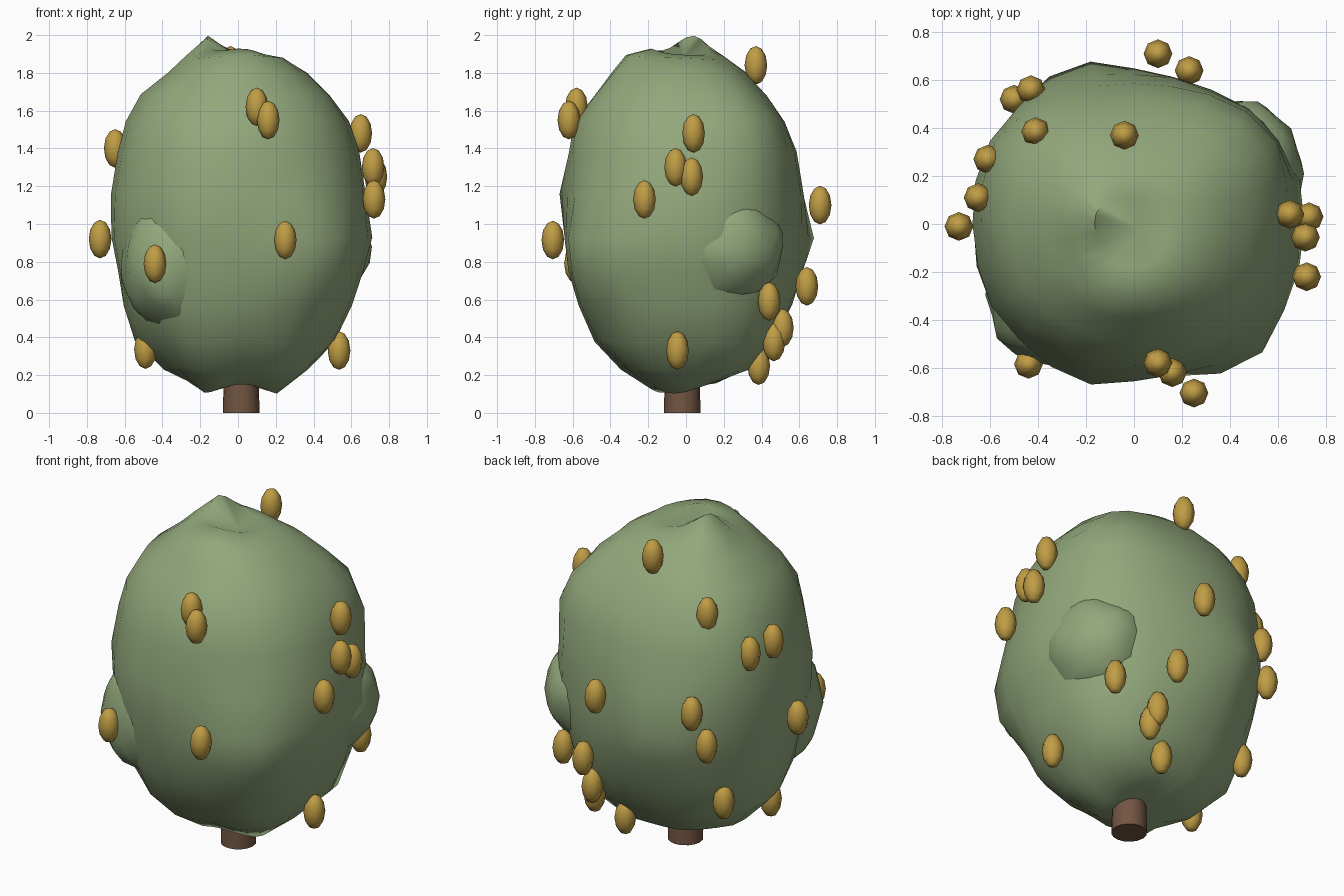
import bpy, bmesh, math
from mathutils import Vector, noise

if "Cube" in bpy.data.objects:
    bpy.data.objects.remove(bpy.data.objects["Cube"])


def material(name, rgb):
    m = bpy.data.materials.new(name)
    m.diffuse_color = (*rgb, 1)
    m.use_nodes = True
    m.node_tree.nodes["Principled BSDF"].inputs["Base Color"].default_value = m.diffuse_color
    return m


leaf = material("leaf_green", (0.29, 0.39, 0.20))
gold = material("fruit_gold", (0.53, 0.34, 0.06))
bark = material("bark_brown", (0.17, 0.09, 0.055))


def finish(bm, name, mat, smooth_angle=50):
    bmesh.ops.recalc_face_normals(bm, faces=bm.faces)
    me = bpy.data.meshes.new(name)
    bm.to_mesh(me)
    bm.free()
    me.materials.append(mat)
    ob = bpy.data.objects.new(name, me)
    bpy.context.collection.objects.link(ob)
    bpy.ops.object.select_all(action='DESELECT')
    ob.select_set(True)
    bpy.context.view_layer.objects.active = ob
    bpy.ops.object.shade_smooth_by_angle(angle=math.radians(smooth_angle))
    return ob


# Foliage: rings of (z, radius towards +x, +y, -x, -y), with lobes pushed out
rows = [(0.15, .20, .18, .19, .20), (0.23, .37, .35, .39, .35),
        (0.38, .52, .46, .55, .49), (0.57, .60, .56, .60, .57),
        (0.75, .67, .61, .64, .62), (0.93, .71, .64, .67, .63),
        (1.15, .68, .62, .67, .64), (1.38, .64, .58, .63, .62),
        (1.54, .58, .52, .59, .59), (1.68, .49, .43, .51, .49),
        (1.80, .37, .31, .37, .39), (1.875, .24, .20, .27, .31), (1.90, .13, .11, .15, .18)]
# lobe: centre point, reach, push distance
lobes = [((-.14, .03, 1.90), .10, .09), ((.05, -.24, 1.90), .12, .03),
         ((-.16, -.12, .17), .14, .04), ((.16, -.05, .16), .13, .06), ((.02, .17, .17), .12, -.03),
         ((.04, -.38, .34), .15, -.04), ((-.17, -.42, .32), .14, .03),
         ((-.42, -.28, .32), .16, -.05), ((.43, -.52, .85), .22, .08),
         ((.50, .36, 1.48), .2, .07), ((.43, .30, .36), .15, .05),
         ((-.23, .62, .95), .2, .06), ((.3, .55, .9), .22, -.03), ((-.2, -.62, 1.1), .2, .05),
         ((-.52, .35, 1.35), .25, .04), ((-.30, .2, 1.75), .2, .02), ((-.3, .35, .4), .18, -.02)]
SEG = 24
centre = Vector((0, 0, 1.0))


def lumpy(p):
    out = (p - centre).normalized()
    q = p + out * noise.noise(p * 4.5) * .015
    for c, reach, push in lobes:
        q += out * push * math.exp(-((p - Vector(c)).length / reach) ** 2)
    return q


bm = bmesh.new()
rings = []
for z, *r4 in rows:
    ring = []
    for i in range(SEG):
        a = 2 * math.pi * i / SEG
        k, f = divmod(i * 4 / SEG, 1)
        w = math.sin(f * math.pi / 2) ** 2
        r = r4[int(k)] * (1 - w) + r4[(int(k) + 1) % 4] * w
        r *= 1 + 0.035 * math.sin(2 * a) ** 2
        ring.append(bm.verts.new(lumpy(Vector((r * math.cos(a), r * math.sin(a), z)))))
    rings.append(ring)
for lo, hi in zip(rings, rings[1:]):
    for i in range(SEG):
        j = (i + 1) % SEG
        bm.faces.new((lo[i], lo[j], hi[j], hi[i]))
for ring, z in ((rings[0], .16), (rings[-1], 1.87)):
    pole = bm.verts.new((.02, -.02, z))
    for i in range(SEG):
        bm.faces.new((ring[i], ring[(i + 1) % SEG], pole))
finish(bm, "foliage", leaf, 60)

# Leafy clumps that break through the main crown
clumps = [((-.33, -.30, .79), (.29, .29, .35)), ((.43, .21, .88), (.27, .31, .30))]
for n, (c, s) in enumerate(clumps):
    bm = bmesh.new()
    bmesh.ops.create_icosphere(bm, subdivisions=3, radius=1)
    for v in bm.verts:
        k = 1 + .1 * noise.noise(v.co * 2.2 + Vector((n * 3, 0, 1)))
        v.co = Vector(c) + Vector([v.co[i] * s[i] * k for i in range(3)])
    finish(bm, f"foliage_clump_{n + 1}", leaf, 60)

# Trunk
bm = bmesh.new()
bmesh.ops.create_cone(bm, cap_ends=True, segments=16, radius1=.097, radius2=.088, depth=.4)
bmesh.ops.translate(bm, verts=bm.verts, vec=(.017, -.02, .2))
finish(bm, "trunk", bark, 40)

# Fruits: small upright eight-sided ovals scattered over the crown
fruits = [(.10, -.58, 1.62), (.16, -.62, 1.55), (.25, -.705, .915), (-.44, -.585, .79),
          (.72, -.22, 1.13), (.715, -.055, 1.30), (.73, .03, 1.25), (.65, .04, 1.48),
          (-.04, .37, 1.84), (-.73, -.01, .92), (-.65, .11, 1.40), (-.61, .27, 1.375),
          (.10, .71, 1.10), (.23, .64, .67), (.50, .44, .59), (.26, .51, .45),
          (.275, .465, .375), (.13, .385, .25), (.535, -.045, .33), (-.49, -.10, .335),
          (-.50, .52, .89), (-.43, .56, 1.08), (-.41, .385, 1.60), (-.48, .33, .48)]
for n, pos in enumerate(fruits):
    bm = bmesh.new()
    bmesh.ops.create_uvsphere(bm, u_segments=8, v_segments=6, radius=1)
    bmesh.ops.scale(bm, verts=bm.verts, vec=(.06, .06, .102))
    bmesh.ops.translate(bm, verts=bm.verts, vec=pos)
    finish(bm, f"fruit_{n + 1}", gold, 60)
